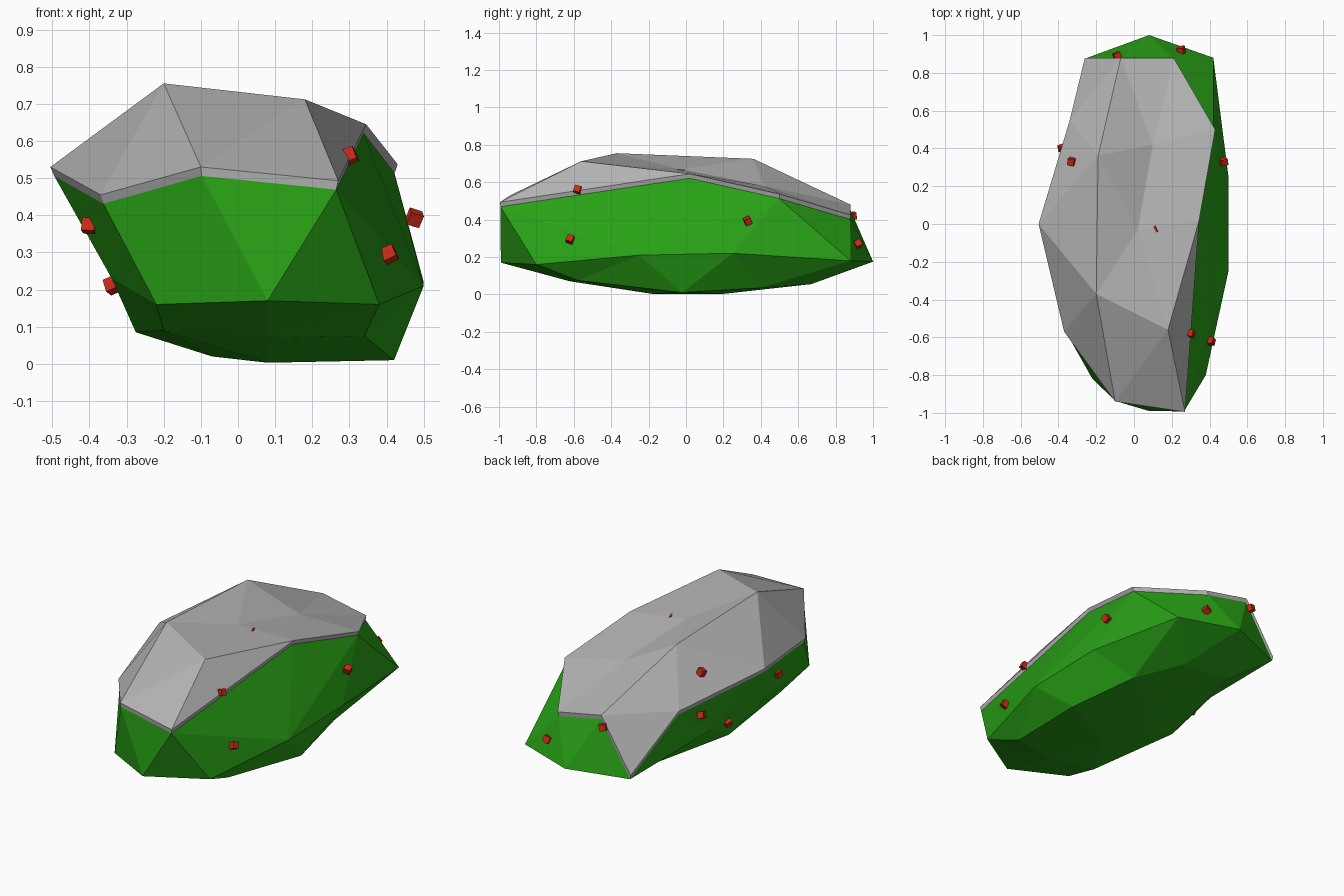
import bpy
import bmesh
import random
from mathutils import Vector, Euler

random.seed(4)

default_cube = bpy.data.objects.get("Cube")
if default_cube:
    bpy.data.objects.remove(default_cube, do_unlink=True)


def make_material(name, colour):
    material = bpy.data.materials.new(name)
    material.use_nodes = True
    material.diffuse_color = colour
    shader = material.node_tree.nodes["Principled BSDF"]
    shader.inputs["Base Color"].default_value = colour
    return material


def make_object(name, bm, material):
    bmesh.ops.recalc_face_normals(bm, faces=bm.faces[:])
    mesh = bpy.data.meshes.new(name)
    bm.to_mesh(mesh)
    bm.free()
    mesh.materials.append(material)
    obj = bpy.data.objects.new(name, mesh)
    bpy.context.scene.collection.objects.link(obj)
    return obj


grey = make_material("stone grey", (0.45, 0.45, 0.45, 1))
green = make_material("leaf green", (0.022, 0.36, 0.008, 1))
red = make_material("berry red", (0.58, 0.022, 0.008, 1))

# Corner points of the boulder, grouped by region
cap_rim = [
    (.18, -.56, .712), (.27, -.995, .493), (-.10, -.94, .53),
    (-.37, -.57, .455), (-.505, 0, .53), (-.34, .55, .45),
    (-.26, .88, .18), (-.07, .88, .48), (.21, .88, .425),
    (.43, .5, .537), (.345, .02, .645),
]
cap_top = [
    (-.2, -.37, .755), (-.19, .36, .725), (.02, -.03, .67), (.1, .42, .58),
]
waist = [
    (-.22, -.82, .16), (.08, -.99, .17), (.38, -.8, .16), (.5, -.25, .21),
    (.5, .25, .22), (.42, .88, .18), (.08, 1, .175),
    (-.34, .25, .23), (-.34, -.25, .23),
]
underside = [
    (.42, -.02, .01), (.34, -.58, .075), (.08, -.62, .07),
    (-.2, -.58, .09), (-.275, 0, .085), (-.07, 0, .02),
    (.08, -.18, .003), (.08, .2, .003), (.34, .4, .035),
    (.2, .67, .055), (-.1, .67, .07),
]
points = [Vector(p) for p in cap_rim + cap_top + waist + underside]
cap_size = len(cap_rim) + len(cap_top)


def wrap_faces():
    """Join the points into a closed shell by their direction from the core."""
    bm = bmesh.new()
    for p in points:
        direction = Vector((p.x / .5, p.y, (p.z - .37) / .38))
        bm.verts.new(direction.normalized())
    bm.verts.index_update()
    bmesh.ops.convex_hull(bm, input=bm.verts[:])
    bm.verts.ensure_lookup_table()
    bm.verts.index_update()
    faces = [[v.index for v in f.verts] for f in bm.faces]
    bm.free()
    return faces


def sunk(p):
    return Vector((p.x * .98, p.y * .997, p.z - .024))


shell = wrap_faces()

# Green boulder, sunk slightly where the cap rests on it
bm = bmesh.new()
verts = [bm.verts.new(sunk(p) if i < cap_size else p)
         for i, p in enumerate(points)]
for face in shell:
    bm.faces.new([verts[i] for i in face])
make_object("boulder_body", bm, green)

# Grey cap slab with a thin rim
bm = bmesh.new()
upper = [bm.verts.new(p) for p in points[:cap_size]]
lower = [bm.verts.new(sunk(p)) for p in points[:cap_size]]
for face in shell:
    if max(face) < cap_size:
        bm.faces.new([upper[i] for i in face])
partner = dict(zip(upper, lower))
for edge in [e for e in bm.edges if e.is_boundary]:
    a, b = edge.verts
    bm.faces.new([a, b, partner[b], partner[a]])
for v in [v for v in bm.verts if not v.link_faces]:
    bm.verts.remove(v)
make_object("stone_cap", bm, grey)

# Small red cubes scattered over the surface
berries = [
    (.3, -.58, .56), (.407, -.62, .295), (.475, .33, .393),
    (-.4, -.27, .372), (-.337, .1, .212), (-.38, .4, .38),
    (-.33, .33, .59), (-.09, .89, .42), (.25, .92, .27),
    (.12, .33, .57), (.11, -.03, .645),
]
for number, spot in enumerate(berries):
    bm = bmesh.new()
    bmesh.ops.create_cube(bm, size=.036)
    turn = Euler([random.uniform(-.5, .5) for _ in range(3)])
    bmesh.ops.rotate(bm, verts=bm.verts[:], matrix=turn.to_matrix())
    bmesh.ops.translate(bm, verts=bm.verts[:], vec=spot)
    make_object(f"berry_cube_{number}", bm, red)
